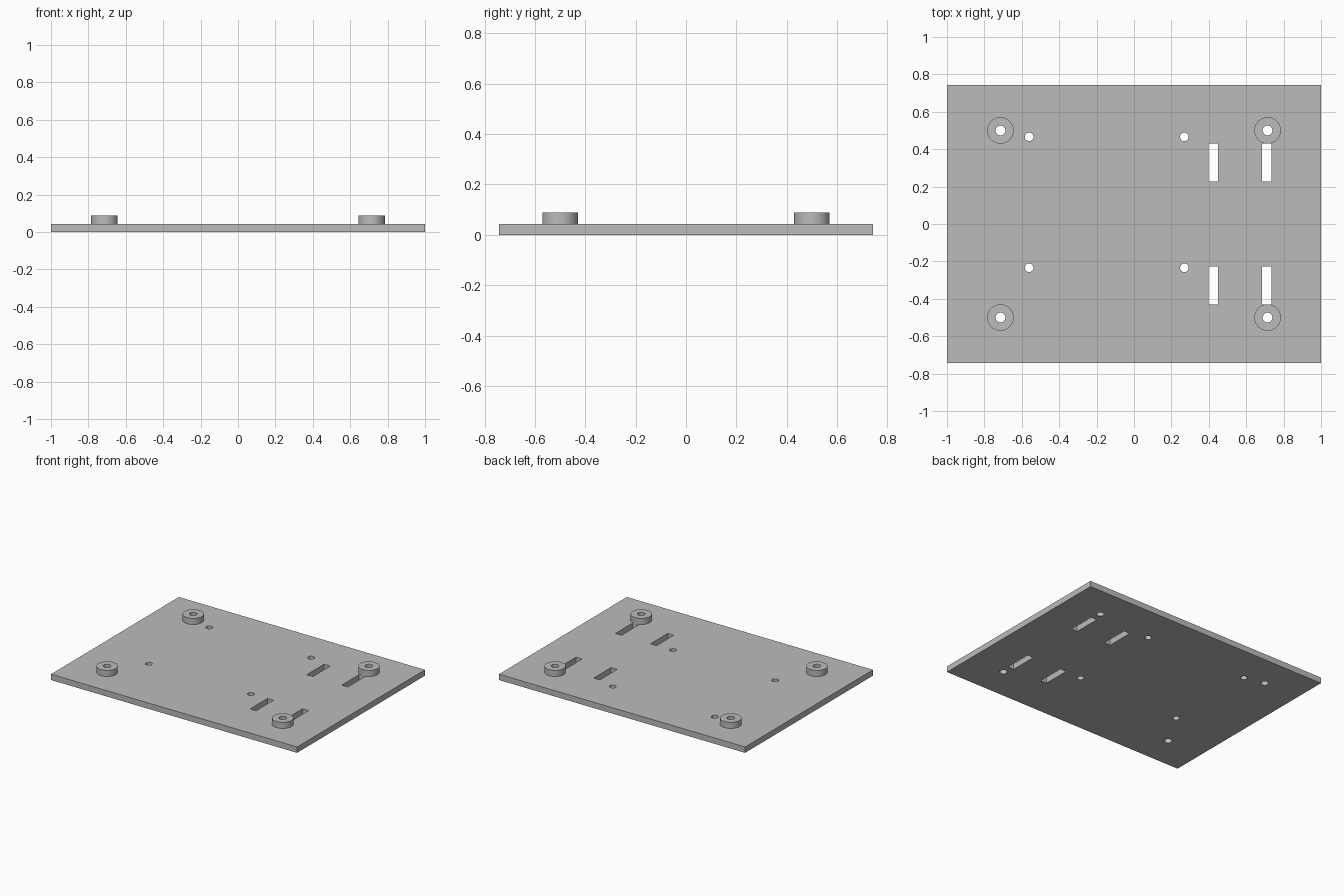
import bpy
import bmesh
from mathutils import Matrix, Vector

WIDTH, DEPTH, THICK = 2.0, 1.484, 0.043
TOP = 0.088
BOSS_X, BOSS_Y = 0.714, 0.5
BOSS_R, BORE_R, HOLE_R = 0.071, 0.026, 0.023
SEGMENTS = 48

cube = bpy.data.objects.get("Cube")
if cube:
    bpy.data.objects.remove(cube, do_unlink=True)

grey = bpy.data.materials.new("plain grey")
grey.use_nodes = True
colour = (0.5, 0.5, 0.5, 1)
grey.diffuse_color = colour
grey.node_tree.nodes["Principled BSDF"].inputs["Base Color"].default_value = colour


def make_object(name, bm):
    bmesh.ops.recalc_face_normals(bm, faces=bm.faces[:])
    mesh = bpy.data.meshes.new(name)
    bm.to_mesh(mesh)
    bm.free()
    mesh.materials.append(grey)
    obj = bpy.data.objects.new(name, mesh)
    bpy.context.collection.objects.link(obj)
    return obj


def add_box(bm, centre, size):
    matrix = Matrix.Translation(centre) @ Matrix.Diagonal((*size, 1))
    bmesh.ops.create_cube(bm, size=1, matrix=matrix)


def add_cylinder(bm, x, y, radius):
    bmesh.ops.create_cone(bm, cap_ends=True, segments=SEGMENTS, radius1=radius,
                          radius2=radius, depth=THICK * 4,
                          matrix=Matrix.Translation((x, y, 0)))


def smooth(obj):
    bpy.ops.object.select_all(action="DESELECT")
    obj.select_set(True)
    bpy.context.view_layer.objects.active = obj
    bpy.ops.object.shade_smooth_by_angle()


# Base plate
bm = bmesh.new()
add_box(bm, (0, 0, THICK / 2), (WIDTH, DEPTH, THICK))
plate = make_object("base_plate", bm)

# Bores, small screw holes and slots cut through the plate
bm = bmesh.new()
for side in (-1, 1):
    for x in (-BOSS_X, BOSS_X):
        add_cylinder(bm, x, side * BOSS_Y, BORE_R)
    for x in (0.424, 0.709):
        add_box(bm, (x, side * 0.329, 0), (0.05, 0.202, THICK * 4))
for x in (-0.561, 0.269):
    for y in (-0.234, 0.466):
        add_cylinder(bm, x, y, HOLE_R)
cutter = make_object("hole_cutter", bm)
cutter.hide_render = True

cut = plate.modifiers.new("holes", "BOOLEAN")
cut.operation = "DIFFERENCE"
cut.solver = "EXACT"
cut.object = cutter
bpy.context.view_layer.objects.active = plate
bpy.ops.object.modifier_apply(modifier=cut.name)
bpy.data.objects.remove(cutter, do_unlink=True)
smooth(plate)


# Raised ring-shaped standoffs around the corner bores
def make_standoff(name, x, y):
    bm = bmesh.new()
    profile = [(BOSS_R, THICK), (BOSS_R, TOP), (BORE_R, TOP), (BORE_R, THICK)]
    verts = [bm.verts.new((r, 0, z)) for r, z in profile]
    edges = [bm.edges.new(pair) for pair in zip(verts, verts[1:])]
    bmesh.ops.spin(bm, geom=verts + edges, cent=(0, 0, 0), axis=(0, 0, 1),
                   angle=6.283185307, steps=SEGMENTS)
    bmesh.ops.remove_doubles(bm, verts=bm.verts[:], dist=0.0001)
    bmesh.ops.translate(bm, verts=bm.verts[:], vec=Vector((x, y, 0)))
    smooth(make_object(name, bm))


for x_name, x in (("right", -BOSS_X), ("left", BOSS_X)):
    for y_name, y in (("front", -BOSS_Y), ("back", BOSS_Y)):
        make_standoff(f"{y_name}_{x_name}_standoff", x, y)
